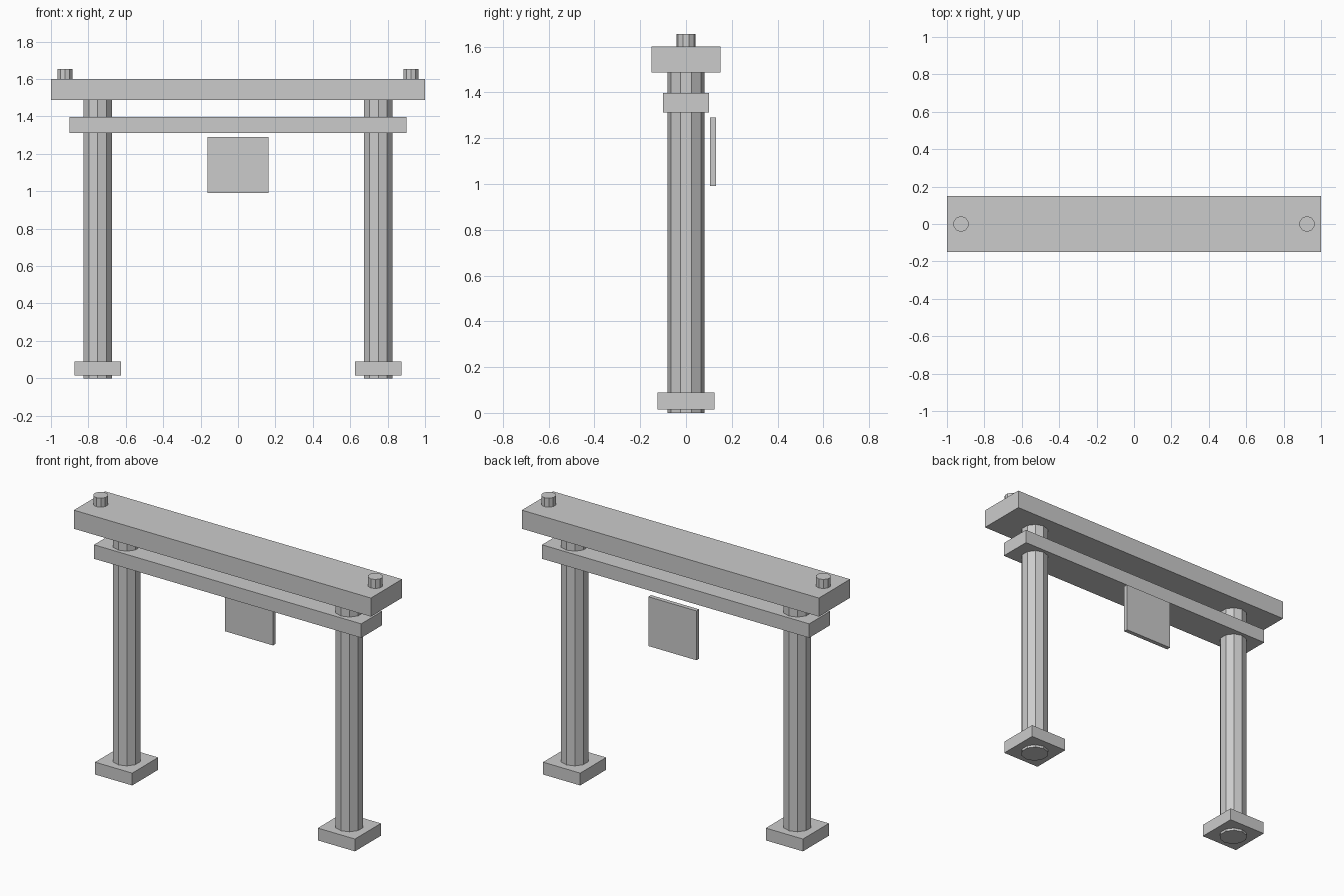
import bpy

if "Cube" in bpy.data.objects:
    bpy.data.objects.remove(bpy.data.objects["Cube"])

stone = bpy.data.materials.new("light_grey")
stone.diffuse_color = (0.6, 0.6, 0.6, 1)
stone.use_nodes = True
stone.node_tree.nodes["Principled BSDF"].inputs["Base Color"].default_value = stone.diffuse_color


def finish(name):
    ob = bpy.context.object
    ob.name = name
    ob.data.materials.append(stone)
    return ob


def box(name, x, y, z0, z1, sx, sy):
    bpy.ops.mesh.primitive_cube_add(size=1, location=(x, y, (z0 + z1) / 2))
    ob = finish(name)
    ob.scale = (sx, sy, z1 - z0)
    bpy.ops.object.transform_apply(location=False, rotation=False, scale=True)


def post(name, x, z0, z1, r):
    bpy.ops.mesh.primitive_cylinder_add(
        vertices=10, radius=r, depth=z1 - z0, location=(x, 0, (z0 + z1) / 2))
    finish(name)


# Mirrored pillars, footings and end pegs
for side, s in (("left", -1), ("right", 1)):
    post(side + "_pillar", s * 0.75, 0, 1.49, 0.08)
    box(side + "_footing", s * 0.75, 0, 0.015, 0.09, 0.25, 0.25)
    post(side + "_peg", s * 0.925, 1.59, 1.655, 0.042)

# Crossbeams
box("top_beam", 0, 0, 1.487, 1.6, 2.0, 0.3)
box("lower_beam", 0, 0, 1.312, 1.397, 1.8, 0.2)

# Hanging plaque behind the lower beam
box("plaque", 0, 0.118, 0.99, 1.29, 0.325, 0.026)
